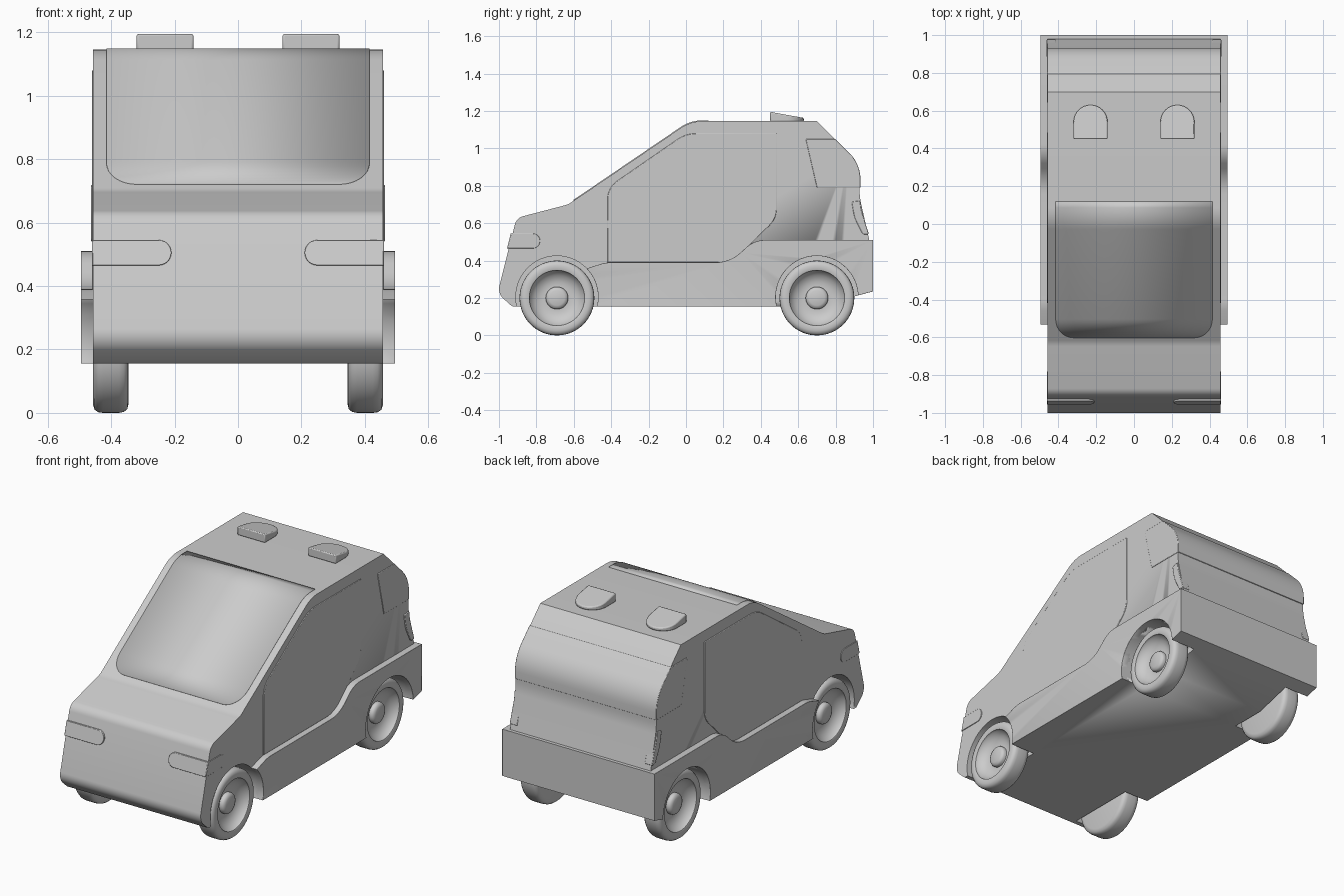
import bpy, bmesh, math
from mathutils import Vector

if "Cube" in bpy.data.objects:
    bpy.data.objects.remove(bpy.data.objects["Cube"])


def finish(name, bm, mirror=False, cutters=(), bevel=0, angle=28):
    bmesh.ops.recalc_face_normals(bm, faces=bm.faces)
    me = bpy.data.meshes.new(name)
    bm.to_mesh(me)
    bm.free()
    ob = bpy.data.objects.new(name, me)
    bpy.context.collection.objects.link(ob)
    bpy.ops.object.select_all(action='DESELECT')
    ob.select_set(True)
    bpy.context.view_layer.objects.active = ob
    bpy.ops.object.shade_smooth_by_angle(angle=math.radians(angle))
    for c in cutters:
        m = ob.modifiers.new("arch", 'BOOLEAN')
        m.operation, m.solver, m.object = 'DIFFERENCE', 'EXACT', c
    if mirror:
        ob.modifiers.new("mirror", 'MIRROR')
    if bevel:
        b = ob.modifiers.new("bevel", 'BEVEL')
        b.width, b.segments, b.limit_method = bevel, 2, 'ANGLE'
        b.angle_limit = math.radians(40)
    return ob


def rounded(pts, closed=True, n=6):
    """2D outline; points with a third value are filleted by that radius."""
    out = []
    for i, p in enumerate(pts):
        v = Vector(p[:2])
        if len(p) < 3 or (not closed and i in (0, len(pts) - 1)):
            out.append(v)
            continue
        a = (Vector(pts[i - 1][:2]) - v).normalized()
        b = (Vector(pts[(i + 1) % len(pts)][:2]) - v).normalized()
        half = a.angle(b) / 2
        c = v + (a + b).normalized() * p[2] / math.sin(half)
        t = p[2] / math.tan(half)
        s, e = v + a * t - c, v + b * t - c
        for k in range(n + 1):
            out.append(c + s.lerp(e, k / n).normalized() * p[2])
    return out


def slab(name, pts3, vec, **kw):
    bm = bmesh.new()
    f = bm.faces.new([bm.verts.new(p) for p in pts3])
    r = bmesh.ops.extrude_face_region(bm, geom=[f], use_keep_orig=True)
    vs = [g for g in r['geom'] if isinstance(g, bmesh.types.BMVert)]
    bmesh.ops.translate(bm, vec=vec, verts=vs)
    return finish(name, bm, **kw)


def side_slab(name, pts, x0, x1, **kw):
    return slab(name, [(x0, p[0], p[1]) for p in rounded(pts)], (x1 - x0, 0, 0), **kw)


WHEELS = {"front": -0.69, "rear": 0.70}
WZ = 0.205

# wheel arch cutters
cutters = []
for tag, y in WHEELS.items():
    ring = [(y + 0.22 * math.cos(a * math.pi / 32), WZ + 0.22 * math.sin(a * math.pi / 32)) for a in range(64)]
    c = side_slab(tag + "_arch_cutter", ring, 0.335, 0.6, mirror=True)
    c.hide_render = True
    c.display_type = 'WIRE'
    cutters.append(c)

# main body shell
side_slab("body", [
    (-0.93, 0.155, 0.02), (-1.008, 0.225, 0.07), (-0.906, 0.628, 0.06), (-0.63, 0.70, 0.1),
    (0.025, 1.145, 0.2), (0.70, 1.145), (0.93, 0.915, 0.2), (0.928, 0.74, 0.3), (0.98, 0.51),
    (1.0, 0.51), (1.0, 0.235), (0.70, 0.155)], -0.457, 0.457, cutters=cutters)

# lower side cladding
side_slab("side_cladding", [
    (-0.60, 0.155), (-0.60, 0.33), (-0.53, 0.358), (-0.43, 0.39, 0.2), (0.235, 0.39, 0.2),
    (0.365, 0.51, 0.15), (1.0, 0.51), (1.0, 0.235), (0.70, 0.155)],
    0.445, 0.495, cutters=cutters, mirror=True, bevel=0.006)

# doors
side_slab("door", [
    (-0.42, 0.39), (-0.42, 0.79, 0.12), (0.0, 1.08, 0.18), (0.485, 1.08), (0.485, 0.625, 0.13),
    (0.245, 0.39, 0.13)], 0.445, 0.461, mirror=True, bevel=0.003)

# wraparound rear window
side_slab("rear_window", [
    (0.64, 1.05), (0.799, 1.05), (0.933, 0.916, 0.2), (0.933, 0.79), (0.70, 0.79)],
    -0.460, 0.460, bevel=0.003)

# tail lights
side_slab("tail_light", [
    (0.885, 0.715, 0.008), (0.932, 0.72, 0.008), (0.934, 0.68, 0.2), (0.978, 0.54, 0.005),
    (0.945, 0.54, 0.02), (0.90, 0.63, 0.2)], 0.415, 0.463, mirror=True, bevel=0.003)

# windscreen: strip of rows following the sloped nose and roof edge
foot, up = Vector((-0.60, 0.72)), Vector((0.625, 0.425)).normalized()
rows = []
for k in range(9):
    a = k / 8 * math.pi / 2
    rows.append((foot + up * 0.12 * (1 - math.cos(a)), 0.32 + 0.095 * math.sin(a)))
rows += [(p, 0.415) for p in rounded([foot, (0.025, 1.145, 0.2), (0.12, 1.145)], False)[1:]]
bm = bmesh.new()
pairs = [[bm.verts.new((s * w, p.x, p.y)) for s in (-1, 1)] for p, w in rows]
for a, b in zip(pairs, pairs[1:]):
    bm.faces.new((a[0], a[1], b[1], b[0]))
sol = finish("windscreen", bm).modifiers.new("thickness", 'SOLIDIFY')
sol.thickness, sol.offset = 0.009, 0

# headlights: front slot and the part wrapping onto the side
arc = [(math.cos(a), math.sin(a)) for a in [math.pi * (0.5 + k / 12) for k in range(13)]]
front_y = lambda z: -0.944 + (z - 0.505) * 0.253
outline = [(0.25 + 0.04 * c, 0.505 + 0.04 * s) for c, s in arc] + [(0.459, 0.465), (0.459, 0.545)]
slab("headlight_front", [(x, front_y(z) - 0.003, z) for x, z in outline], (0, 0.03, 0), mirror=True, bevel=0.002)
side_slab("headlight_side", [(-0.82 - 0.04 * c, 0.505 + 0.04 * s) for c, s in arc]
          + [(-0.955, 0.465), (-0.935, 0.545)], 0.43, 0.461, mirror=True, bevel=0.002)

# roof pods: flat front, round back, sloping top
plan = [(0.32, 0.45)] + [(0.23 + 0.09 * math.cos(k * math.pi / 16), 0.54 + 0.09 * math.sin(k * math.pi / 16))
                         for k in range(17)] + [(0.14, 0.45)]
pod = slab("roof_pod", [(x, y, 1.143) for x, y in plan], (0, 0, 0.051), mirror=True, bevel=0.006)
for v in pod.data.vertices:
    if v.co.z > 1.16:
        v.co.z = 1.195 - (v.co.y - 0.45) * 0.18

# wheels: lathed tyre, dished rim and hub cap
PROFILE = [(0, 0.436), (0.04, 0.434), (0.055, 0.428), (0.06, 0.418), (0.06, 0.403), (0.088, 0.402), (0.12, 0.418),
           (0.145, 0.442), (0.148, 0.455), (0.152, 0.457), (0.175, 0.457), (0.19, 0.452), (0.198, 0.44),
           (0.2, 0.425), (0.2, 0.375), (0.197, 0.36), (0.188, 0.349), (0.17, 0.345), (0, 0.345)]
for tag, y in WHEELS.items():
    bm = bmesh.new()
    vs = [bm.verts.new((x, y, WZ - 0.005 + r)) for r, x in PROFILE]
    es = [bm.edges.new(e) for e in zip(vs, vs[1:])]
    bmesh.ops.spin(bm, geom=vs + es, cent=(0, y, WZ - 0.005), axis=(1, 0, 0), angle=2 * math.pi, steps=64)
    bmesh.ops.remove_doubles(bm, verts=bm.verts, dist=0.0003)
    finish(tag + "_wheel", bm, mirror=True, angle=42)
